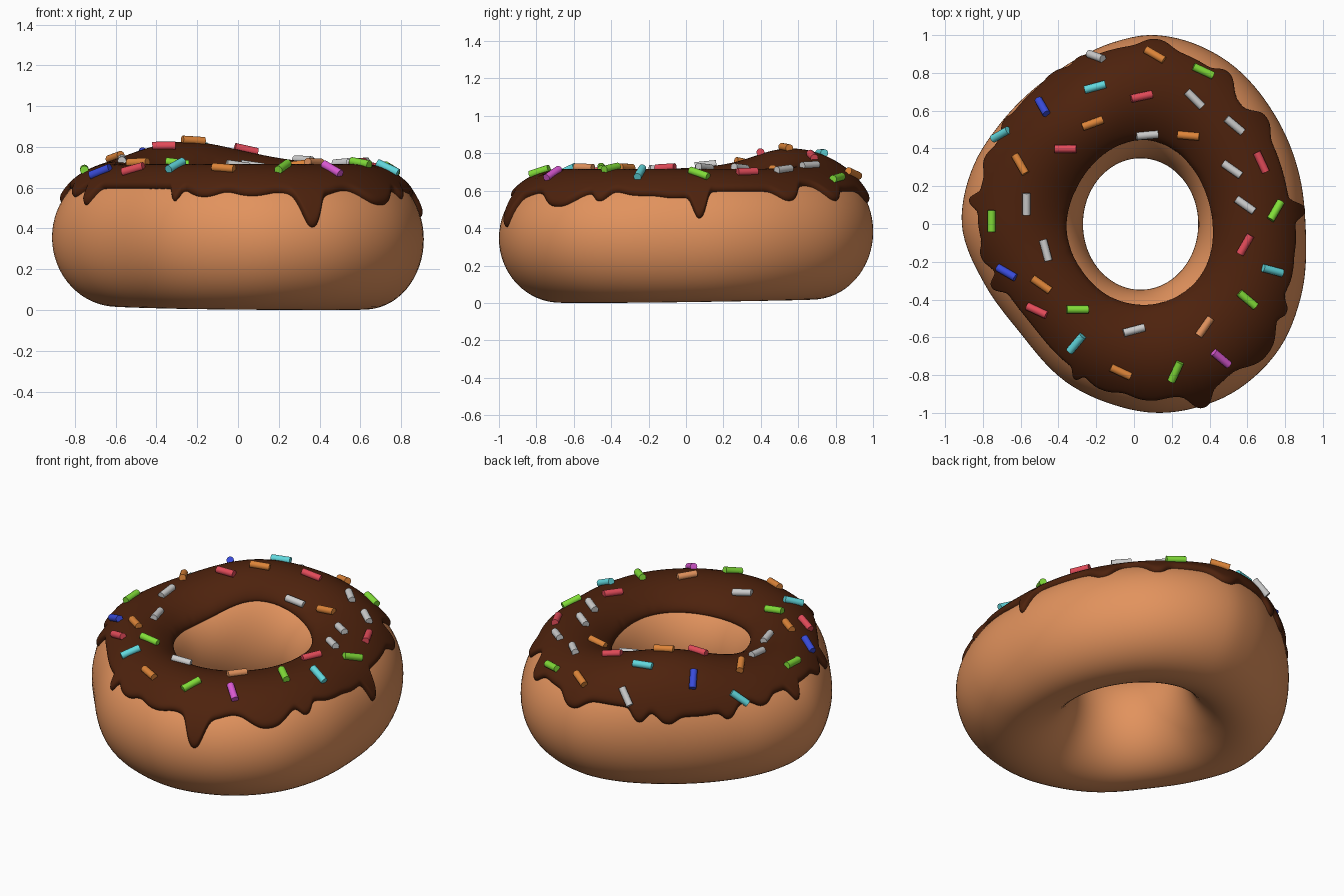
import bpy, bmesh
from math import sin, cos, asin, acos, atan2, pi, tau, radians, degrees, hypot, exp, sqrt
from mathutils import Vector, Matrix

if "Cube" in bpy.data.objects:
    bpy.data.objects.remove(bpy.data.objects["Cube"])

CX = 0.035        # ring centre
T = 0.028         # icing thickness

# Outer outline of the slightly lopsided dough, seen from the top
OUTLINE = [(.91, -.05), (.88, .24), (.75, .57), (.46, .885), (.12, 1.0), (-.10, .965),
           (-.31, .87), (-.50, .74), (-.71, .53), (-.845, .32), (-.91, .08), (-.905, -.05),
           (-.79, -.32), (-.60, -.58), (-.34, -.85), (-.13, -.95), (.13, -1.0), (.40, -.95),
           (.56, -.87), (.77, -.66), (.88, -.40)]
POLAR = sorted((atan2(y, x - CX) % tau, hypot(x - CX, y)) for x, y in OUTLINE)
POLAR = ([(a - tau, r) for a, r in POLAR[-2:]] + POLAR + [(a + tau, r) for a, r in POLAR[:2]])

# Icing drips: direction in degrees, half width, depth
DRIPS = [(-157, 3, .08), (-113, 1.9, .06), (-103, 6, .04), (-88, 7, .035), (-71, 3.3, .15),
         (-70, 9, .04), (-46, 8, .08), (-31, 3, .05), (-18, 6, .02), (-4, 9, .035),
         (5, 3, .13), (40, 5, .05), (60, 4, .05), (50, 6, -.03), (85, 5, .06), (110, 3, .07),
         (120, 4, .05), (130, 17, .05), (143, 3, .05), (157, 4, .04), (172, 2.5, .07),
         (-168, 4, .04)]


def turn(a, b):
    """Signed difference of two directions in degrees."""
    return (a - b + 180) % 360 - 180


def outer(t):
    """Outer radius: smooth cubic through the outline points."""
    t %= tau
    i = next(k for k in range(1, len(POLAR) - 2) if POLAR[k][0] <= t <= POLAR[k + 1][0])
    (a0, r0), (a1, r1), (a2, r2), (a3, r3) = POLAR[i - 1:i + 3]
    h = a2 - a1
    u = (t - a1) / h
    m1, m2 = (r2 - r0) / (a2 - a0) * h, (r3 - r1) / (a3 - a1) * h
    return ((2*u**3 - 3*u*u + 1) * r1 + (u**3 - 2*u*u + u) * m1
            + (3*u*u - 2*u**3) * r2 + (u**3 - u*u) * m2)


def section(t):
    """Ring cross-section ellipse: centre radius, centre z, half width, half height."""
    ro = outer(t)
    ri = 1 / sqrt((cos(t) / .305) ** 2 + (sin(t) / .348) ** 2)
    hump = exp(-(turn(degrees(t), 117) / 36) ** 2)
    top = .69 + .11 * hump
    low = .01 - .01 * cos(t + radians(55))
    return (ro + ri) / 2, (top + low) / 2, (ro - ri) / 2, (top - low) / 2


def surface(t, p, off=0.0, sec=None):
    rc, zc, a, b = sec or section(t)
    nr, nz = b * cos(p), a * sin(p)
    n = hypot(nr, nz)
    r = rc + a * cos(p) + off * nr / n
    return Vector((CX + r * cos(t), r * sin(t), zc + b * sin(p) + off * nz / n))


def material(name, rgb):
    m = bpy.data.materials.new(name)
    m.diffuse_color = (*rgb, 1)
    m.use_nodes = True
    m.node_tree.nodes["Principled BSDF"].inputs["Base Color"].default_value = m.diffuse_color
    return m


def add_object(name, bm, mat, smooth=True):
    bmesh.ops.recalc_face_normals(bm, faces=bm.faces)
    me = bpy.data.meshes.new(name)
    bm.to_mesh(me)
    bm.free()
    me.materials.append(mat)
    for f in me.polygons:
        f.use_smooth = smooth
    ob = bpy.data.objects.new(name, me)
    bpy.context.collection.objects.link(ob)
    return ob


def skin(rings, closed):
    """Bridge a closed loop of vertex rows with quads."""
    bm = bmesh.new()
    vs = [[bm.verts.new(p) for p in row] for row in rings]
    n, m = len(vs), len(vs[0])
    for i in range(n):
        for j in range(m if closed else m - 1):
            k, l = (i + 1) % n, (j + 1) % m
            bm.faces.new((vs[i][j], vs[k][j], vs[k][l], vs[i][l]))
    return bm


# Dough ring
N, M = 128, 64
rows = []
for i in range(N):
    t = tau * i / N
    s = section(t)
    rows.append([surface(t, tau * j / M, 0, s) for j in range(M)])
add_object("dough", skin(rows, True), material("dough", (.76, .29, .11)))

# Icing: a shell over the top, rounded off at both borders
N, M = 480, 36
rows = []
for i in range(N):
    t = tau * i / N
    s = section(t)
    edge = .595
    for d, w, depth in DRIPS:
        edge -= depth * exp(-abs(turn(degrees(t), d) / w) ** 2.5)
    p0 = asin(max(-1, min(1, (edge - s[1]) / s[3])))
    p1 = radians(136 + 2 * sin(3 * t))
    row = []
    for j in range(M + 1):
        u = (1 - cos(pi * j / M)) / 2
        round_out = min(1, u / .06)
        round_in = min(1, (1 - u) / .12)
        k = sqrt(1 - (1 - round_out) ** 2) * sqrt(1 - (1 - round_in) ** 2)
        row.append(surface(t, p0 + (p1 - p0) * u, T * k - .002, s))
    rows.append(row)
add_object("icing", skin(rows, False), material("chocolate", (.075, .016, .004)))

# Sprinkles: x, y and heading in degrees, grouped by colour
SPRINKLES = {
    "white": ((.6, .6, .6), [(-.2, .88, -20), (.32, .66, -45), (.53, .52, -40), (.52, .29, -35),
              (.59, .1, -35), (.07, .475, 5), (-.57, .105, 90), (-.47, -.14, -75), (0, -.565, 15)]),
    "orange": ((.72, .23, .04), [(.11, .89, -30), (-.22, .535, 20), (.29, .47, -5),
               (-.6, .315, -60), (-.49, -.32, -35), (-.07, -.78, -25)]),
    "tan": ((.76, .29, .11), [(.375, -.545, 55)]),
    "green": ((.22, .72, .04), [(.365, .805, -25), (-.75, .015, 90), (.745, .07, 60),
              (.6, -.4, -40), (-.3, -.455, 0), (.22, -.78, 65)]),
    "red": ((.76, .07, .1), [(.04, .675, 12), (-.365, .4, 0), (.67, .325, -65),
            (.59, -.11, 60), (-.51, -.455, -25)]),
    "cyan": ((.12, .68, .72), [(-.205, .72, 15), (-.7, .47, 30), (.73, -.245, -15),
             (-.305, -.63, 50)]),
    "blue": ((.04, .07, .7), [(-.48, .615, -60), (-.67, -.255, -30)]),
    "magenta": ((.7, .1, .65), [(.46, -.71, -40)]),
}
for name, (rgb, spots) in SPRINKLES.items():
    bm = bmesh.new()
    for x, y, head in spots:
        t = atan2(y, x - CX)
        rc, zc, a, b = section(t)
        p = acos(max(-1, min(1, (hypot(x - CX, y) - rc) / (a + T))))
        c = surface(t, p, T + .007)
        n = (surface(t + .01, p) - surface(t - .01, p)).cross(
            surface(t, p + .01) - surface(t, p - .01)).normalized()
        if n.z < 0:
            n = -n
        h = radians(head)
        d = Vector((cos(h), sin(h), -(n.x * cos(h) + n.y * sin(h)) / n.z)).normalized()
        m = Matrix.Translation(c) @ d.to_track_quat('Z', 'Y').to_matrix().to_4x4()
        bmesh.ops.create_cone(bm, cap_ends=True, segments=16, radius1=.021, radius2=.021,
                              depth=.115, matrix=m)
    ob = add_object("sprinkles_" + name, bm, material(name + "_sugar", rgb))
    bpy.context.view_layer.objects.active = ob
    ob.select_set(True)
    bpy.ops.object.shade_smooth_by_angle()
    ob.select_set(False)
